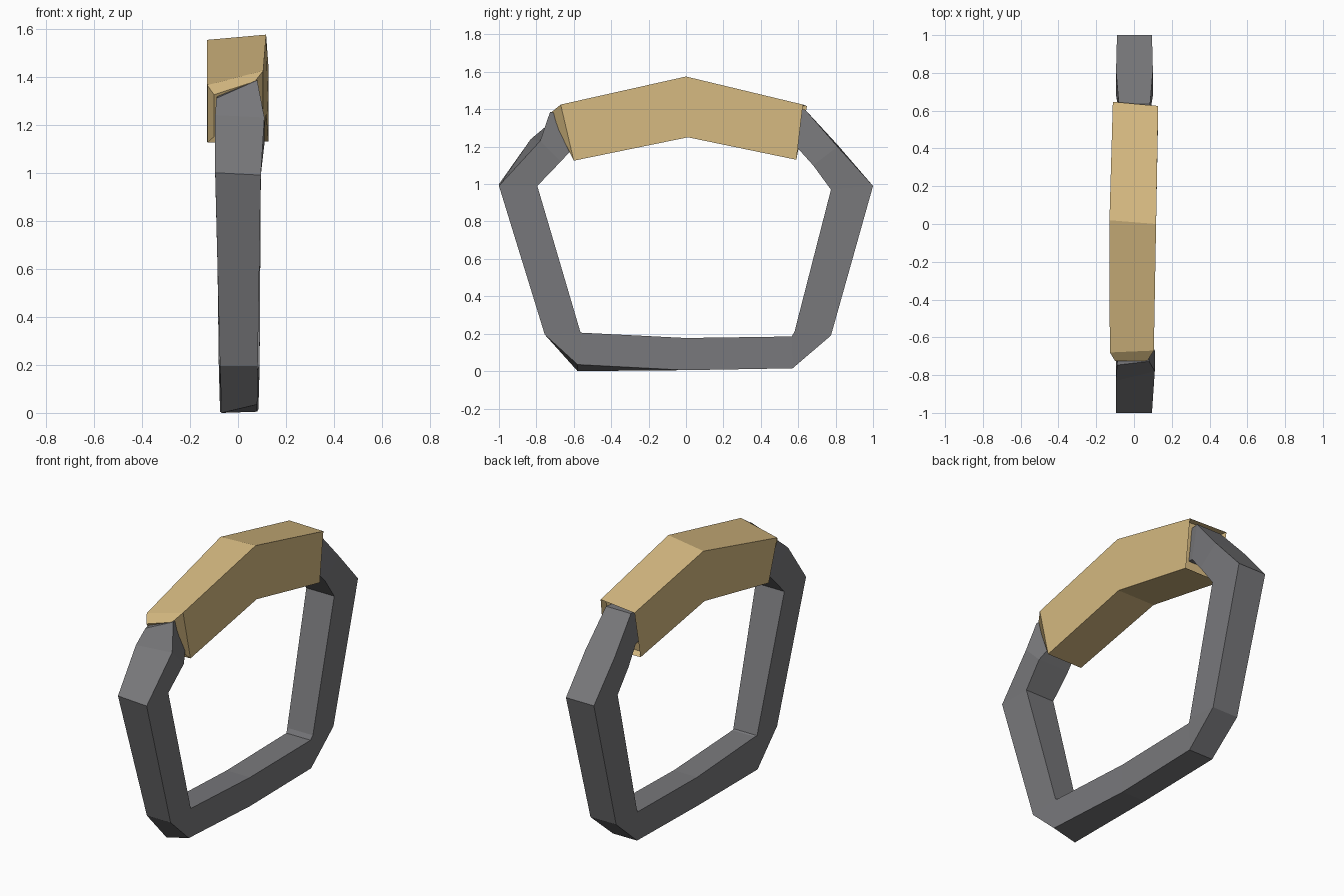
import bpy, bmesh


def material(name, rgb):
    m = bpy.data.materials.new(name)
    m.diffuse_color = (*rgb, 1)
    return m


def sweep(name, sections, mat, recess=0.0):
    """Loft four-sided sections: outer y,z / inner y,z / left x, right x /
    left-side shift of the outer corner in y,z."""
    bm = bmesh.new()
    rings = []
    for yo, zo, yi, zi, xa, xb, dy, dz in sections:
        pts = [(xa, yo + dy, zo + dz), (xb, yo, zo), (xb, yi, zi), (xa, yi, zi)]
        rings.append([bm.verts.new(p) for p in pts])
    for a, b in zip(rings, rings[1:]):
        for i in range(4):
            j = (i + 1) % 4
            bm.faces.new((a[i], a[j], b[j], b[i]))
    bm.faces.new(rings[0])
    end = bm.faces.new(rings[-1][::-1])
    bmesh.ops.recalc_face_normals(bm, faces=bm.faces[:])
    if recess:
        # hollow end: thin rim around a sunken cap
        bmesh.ops.inset_region(bm, faces=[end], thickness=0.008)
        bmesh.ops.translate(bm, verts=end.verts[:], vec=(0, -recess, 0.2 * recess))
    me = bpy.data.meshes.new(name)
    bm.to_mesh(me)
    bm.free()
    me.materials.append(mat)
    ob = bpy.data.objects.new(name, me)
    bpy.context.collection.objects.link(ob)
    return ob


steel = material("dark_grey", (0.19, 0.19, 0.2))
wood = material("tan", (0.67, 0.49, 0.22))

# Bent bar: from the front end of the grip, down, along the base and up again
sweep("handle_frame", [
    (-0.55, 1.36, -0.53, 1.20, -0.07, 0.07, 0, 0),
    (-0.727, 1.385, -0.61, 1.185, -0.09, 0.08, -0.02, -0.075),
    (-0.78, 1.23, -0.67, 1.12, -0.095, 0.11, -0.05, 0.01),
    (-1.0, 0.99, -0.795, 0.99, -0.095, 0.095, 0, 0.01),
    (-0.755, 0.195, -0.565, 0.21, -0.075, 0.082, 0, 0),
    (-0.58, 0.035, -0.555, 0.205, -0.068, 0.08, 0, -0.035),
    (0.0, 0.005, 0.0, 0.177, -0.075, 0.08, 0, 0),
    (0.57, 0.015, 0.565, 0.185, -0.075, 0.085, 0, 0),
    (0.775, 0.19, 0.58, 0.21, -0.08, 0.09, 0, 0),
    (1.0, 0.99, 0.775, 0.97, -0.09, 0.095, 0, 0),
    (0.81, 1.20, 0.68, 1.10, -0.095, 0.10, 0.0, 0.01),
    (0.635, 1.40, 0.59, 1.20, -0.08, 0.085, 0, 0),
    (0.52, 1.40, 0.50, 1.21, -0.07, 0.07, 0, 0),
], steel)

# Grip: chunky bent block, rounded off in front, hollow at the back
sweep("handle_grip", [
    (-0.725, 1.38, -0.61, 1.15, -0.10, 0.07, 0, -0.055),
    (-0.67, 1.425, -0.60, 1.125, -0.128, 0.105, -0.01, -0.06),
    (0.0, 1.575, 0.01, 1.25, -0.13, 0.117, 0.02, -0.022),
    (0.625, 1.425, 0.59, 1.13, -0.112, 0.128, 0.022, -0.008),
], wood, recess=0.04)
